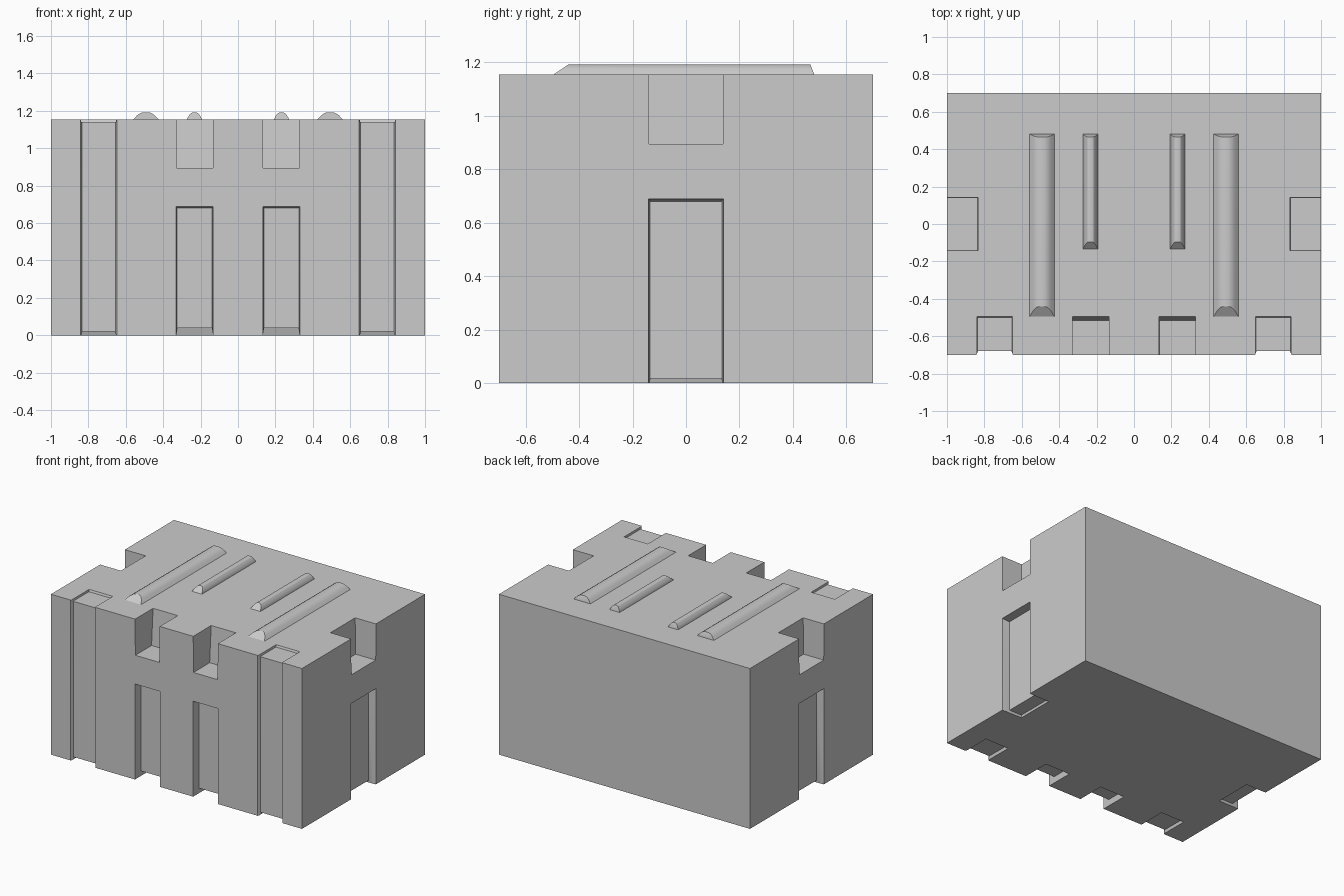
import bpy, bmesh

if "Cube" in bpy.data.objects:
    bpy.data.objects.remove(bpy.data.objects["Cube"])

H = 1.155  # height of the main block


def hull(name, pts):
    """Convex solid around a few points."""
    bm = bmesh.new()
    for p in pts:
        bm.verts.new(p)
    bmesh.ops.convex_hull(bm, input=bm.verts[:])
    bmesh.ops.dissolve_limit(bm, angle_limit=0.01, verts=bm.verts[:], edges=bm.edges[:])
    bmesh.ops.recalc_face_normals(bm, faces=bm.faces[:])
    me = bpy.data.meshes.new(name)
    bm.to_mesh(me)
    bm.free()
    ob = bpy.data.objects.new(name, me)
    bpy.context.collection.objects.link(ob)
    return ob


def frustum(axis, a, ra, b, rb):
    """Corners of a tapered box: rectangle ra at axis=a, rectangle rb at axis=b."""
    pts = []
    for w, (u0, u1, v0, v1) in ((a, ra), (b, rb)):
        for u in (u0, u1):
            for v in (v0, v1):
                p = [u, v]
                p.insert(axis, w)
                pts.append(tuple(p))
    return pts


# main block
body = hull("crate_body", frustum(2, 0, (-1, 1, -.7, .7), H, (-1, 1, -.7, .7)))

# recesses for the right half; each is mirrored to the left
cuts = [
    # front centre: handle notch, lower slot, underside recess
    frustum(2, .895, (.135, .328, -.8, -.515), 1.2, (.133, .33, -.8, -.492)),
    frustum(1, -.72, (.131, .332, -.1, .69), -.64, (.138, .325, -.1, .68)),
    frustum(2, -.02, (.129, .334, -.8, -.49), .04, (.14, .323, -.8, -.51)),
    # front outer strap groove: front, top, underside
    frustum(1, -.71, (.642, .848, -.1, 1.3), -.68, (.656, .834, -.1, 1.3)),
    frustum(2, 1.2, (.646, .844, -.8, -.48), 1.14, (.652, .838, -.8, -.5)),
    frustum(2, -.02, (.644, .846, -.8, -.49), .02, (.658, .832, -.8, -.505)),
    # side: handle notch, lower slot, underside recess
    frustum(2, .895, (.84, 1.1, -.139, .139), 1.2, (.834, 1.1, -.141, .141)),
    frustum(0, 1.02, (-.143, .143, -.1, .692), .945, (-.134, .134, -.1, .68)),
    frustum(2, -.02, (.835, 1.1, -.145, .145), .016, (.845, 1.1, -.132, .132)),
]
bpy.context.view_layer.objects.active = body
for pts in cuts:
    for s in (1, -1):
        cutter = hull("cutter", [(s * x, y, z) for x, y, z in pts])
        cutter.hide_render = True
        mod = body.modifiers.new("cut", 'BOOLEAN')
        mod.operation, mod.solver, mod.object = 'DIFFERENCE', 'EXACT', cutter
        bpy.ops.object.modifier_apply(modifier=mod.name)
        bpy.data.objects.remove(cutter)


# raised ribs on the lid: rounded profile with sloped ends
def rib(name, cx, half, y0, y1, slope):
    profile = [(1, 0), (.72, .021), (.42, .034), (.15, .037)]
    pts = [(cx + s * half * w, y, H - .005)
           for s in (1, -1) for w in (1,) for y in (y0, y1)]
    for w, h in profile:
        t = h / .037
        for s in (1, -1):
            pts.append((cx + s * half * w, y0 + slope * t, H + h))
            pts.append((cx + s * half * w, y1 - .015 * t, H + h))
    return hull(name, pts)


for s, side in ((1, "right"), (-1, "left")):
    rib("outer_rib_" + side, s * .492, .066, -.495, .48, .055)
    rib("inner_rib_" + side, s * .233, .04, -.135, .48, .04)

# smooth the rib crowns, keep the block edges sharp
bpy.ops.object.select_all(action='DESELECT')
for ob in bpy.data.objects:
    ob.select_set(True)
bpy.ops.object.shade_smooth_by_angle(angle=0.52)
